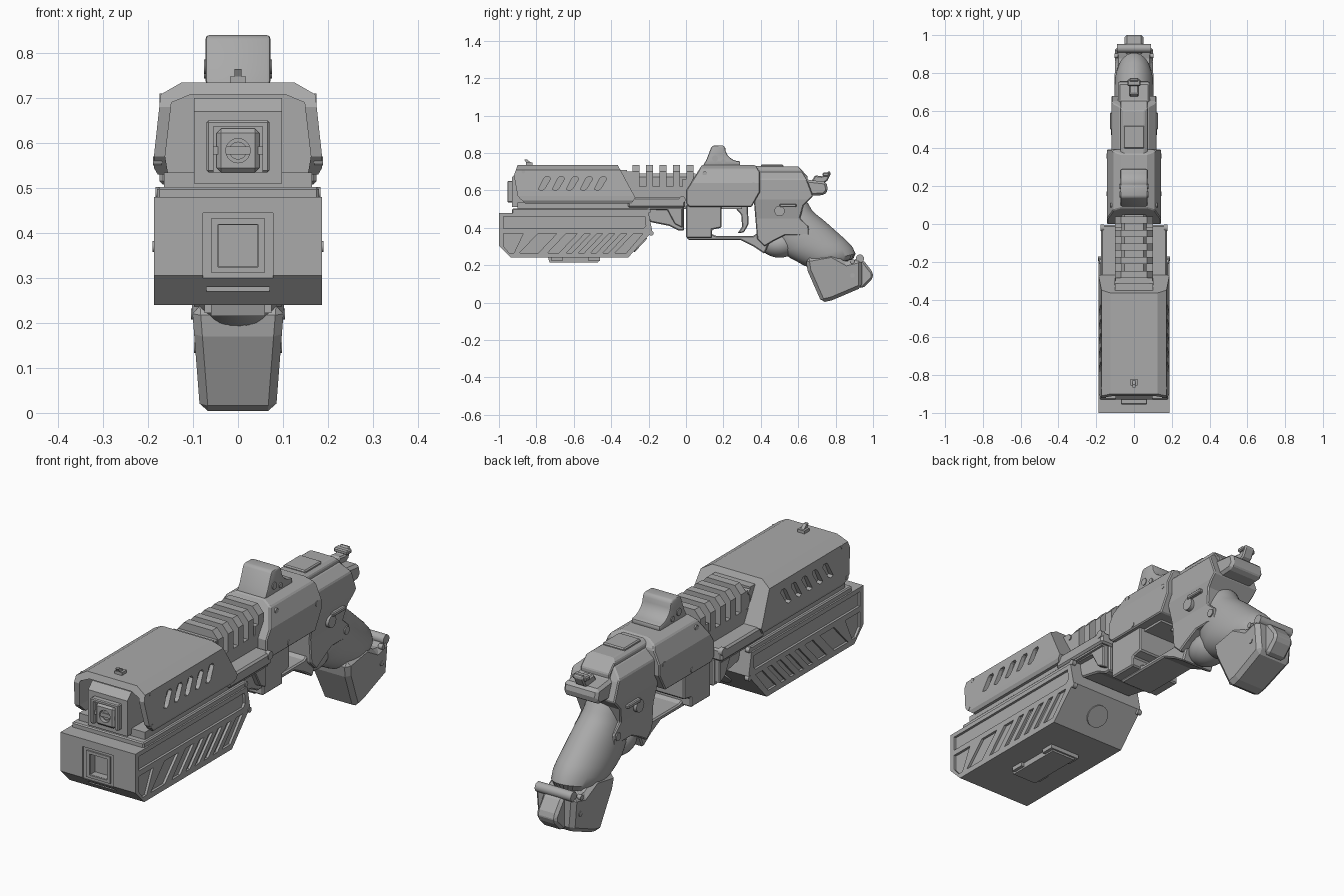
import bpy
import bmesh
import math
from mathutils import Vector, Matrix

cube = bpy.data.objects.get("Cube")
if cube:
    bpy.data.objects.remove(cube, do_unlink=True)

grey = bpy.data.materials.new("gunmetal grey")
grey.use_nodes = True
COLOUR = (0.4, 0.4, 0.4, 1)
grey.diffuse_color = COLOUR
grey.node_tree.nodes["Principled BSDF"].inputs["Base Color"].default_value = COLOUR


def finish(name, bm):
    bmesh.ops.recalc_face_normals(bm, faces=bm.faces)
    mesh = bpy.data.meshes.new(name)
    bm.to_mesh(mesh)
    bm.free()
    mesh.materials.append(grey)
    obj = bpy.data.objects.new(name, mesh)
    bpy.context.collection.objects.link(obj)
    return obj


def extrude(bm, points, offset):
    """Closed prism from a loop of 3D points."""
    face = bm.faces.new([bm.verts.new(p) for p in points])
    out = bmesh.ops.extrude_face_region(bm, geom=[face])
    verts = [g for g in out["geom"] if isinstance(g, bmesh.types.BMVert)]
    bmesh.ops.translate(bm, verts=verts, vec=offset)


def activate(obj):
    bpy.ops.object.select_all(action="DESELECT")
    obj.select_set(True)
    bpy.context.view_layer.objects.active = obj


def apply(obj, kind, **settings):
    activate(obj)
    mod = obj.modifiers.new(kind.lower(), kind)
    for key, value in settings.items():
        setattr(mod, key, value)
    bpy.ops.object.modifier_apply(modifier=mod.name)


def boolean(obj, cutter, operation="DIFFERENCE"):
    cutter.hide_render = True
    apply(obj, "BOOLEAN", object=cutter, operation=operation, solver="EXACT")
    bpy.data.objects.remove(cutter, do_unlink=True)


def bevel(obj, width, segments=1):
    apply(obj, "BEVEL", width=width, segments=segments, limit_method="ANGLE", angle_limit=math.radians(35))
    return obj


def smooth(obj):
    activate(obj)
    bpy.ops.object.shade_smooth_by_angle(angle=math.radians(40))
    return obj


def side_prism(name, profile, half, edge=0):
    """Side profile of (y, z) points, extruded across x."""
    bm = bmesh.new()
    extrude(bm, [(-half, y, z) for y, z in profile], (2 * half, 0, 0))
    obj = finish(name, bm)
    return bevel(obj, edge) if edge else obj


def section_prism(name, half_points, y0, y1):
    """Half section of (x, z) points, mirrored and extruded along y."""
    loop = half_points + [(-x, z) for x, z in reversed(half_points)]
    bm = bmesh.new()
    extrude(bm, [(x, y0, z) for x, z in loop], (0, y1 - y0, 0))
    return finish(name, bm)


def carved(name, profile, half_section, edge=0):
    """Solid that fits both a side profile and a front section."""
    obj = side_prism(name, profile, 0.5)
    boolean(obj, section_prism("cutter", half_section, -2, 2), "INTERSECT")
    return bevel(obj, edge) if edge else obj


def box(name, half, y0, y1, z0, z1, edge=0):
    return side_prism(name, [(y0, z0), (y1, z0), (y1, z1), (y0, z1)], half, edge)


def disc(name, centre, axis, radius, depth, sides=16):
    bm = bmesh.new()
    turn = Vector(axis).to_track_quat("Z", "Y").to_matrix().to_4x4()
    bmesh.ops.create_cone(bm, cap_ends=True, segments=sides, radius1=radius, radius2=radius,
                          depth=depth, matrix=Matrix.Translation(centre) @ turn)
    return smooth(finish(name, bm))


def cut_sides(obj, profiles, inner):
    """Recess each (y, z) profile into both sides down to x = inner."""
    bm = bmesh.new()
    for profile in profiles:
        for side in (1, -1):
            extrude(bm, [(side * inner, y, z) for y, z in profile], (side * 0.2, 0, 0))
    boolean(obj, finish("cutter", bm))


def slanted(y, width, z0, z1, lean):
    return [(y, z0), (y + width, z0), (y + width + lean, z1), (y + lean, z1)]


# Barrel shroud: hollow at the front, slanted slots in the sides
shroud = carved("barrel_shroud",
                [(-.9, .735), (-.365, .735), (-.27, .56), (-.29, .53), (-.86, .53), (-.9, .57), (-.92, .68)],
                [(.125, .735), (.172, .708), (.187, .57), (.187, .545), (.17, .515)])
boolean(shroud, section_prism("cutter", [(.105, .708), (.148, .69), (.162, .57), (.15, .5)], -1, -.8))
slots = []
for i in range(5):
    y = -.79 + i * .075
    slots.append([(y, .605), (y + .02, .6), (y + .035, .61), (y + .065, .66), (y + .06, .672), (y + .04, .672), (y + .03, .665)])
cut_sides(shroud, slots, .16)
box("front_sight_base", .018, -.855, -.82, .73, .748)
side_prism("front_sight", [(-.85, .74), (-.82, .74), (-.85, .765), (-.865, .765)], .008)

# Barrel core and muzzle
core = side_prism("barrel_core", [(-.93, .51), (-.25, .51), (-.25, .7), (-.9, .7), (-.93, .67)], .098)
muzzle = box("muzzle_frame", .07, -.955, -.9, .535, .65, .004)
boolean(muzzle, box("cutter", .055, -1, -.935, .53, .637))
block = box("muzzle_block", .048, -.952, -.9, .535, .632, .01)
boolean(block, disc("cutter", (0, -.95, .583), (0, 1, 0), .027, .08, 24))
disc("muzzle_ring", (0, -.925, .583), (0, 1, 0), .02, .03)
box("muzzle_crossbar", .07, -.945, -.92, .575, .592)

# Underslung block with recessed panels
lower = side_prism("underslung_block", [(-1, .305), (-.935, .24), (-.31, .24), (-.18, .38), (-.2, .48), (-1, .48)], .187)
panels = [[(-.975, .395), (-.23, .395), (-.215, .41), (-.22, .46), (-.975, .46)],
          [(-.975, .3), (-.945, .265), (-.92, .265), (-.87, .37), (-.975, .37)],
          slanted(-.89, .1, .265, .37, .1), slanted(-.74, .06, .265, .37, .1)]
panels += [slanted(-.64 + i * .065, .03, .265, .37, .1) for i in range(4)]
panels.append([(-.38, .265), (-.32, .265), (-.23, .37), (-.28, .37)])
cut_sides(lower, panels, .176)
boolean(lower, box("cutter", .078, -1.1, -.992, .3, .445))
boolean(lower, box("cutter", .043, -1.1, -.96, .325, .418))
boolean(lower, box("cutter", .07, -1.1, -.955, .27, .28))
frame_ring = box("front_socket", .06, -.998, -.98, .312, .432)
boolean(frame_ring, box("cutter", .044, -1.1, -.9, .324, .419))
side_prism("bottom_ridge", [(-.74, .25), (-.46, .25), (-.47, .215), (-.73, .215)], .06)
for y in (-.72, -.52):
    box("ridge_pad", .075, y, y + .06, .222, .25)
disc("rear_disc", (0, -.245, .31), (0, 1, -.93), .05, .012, 24)

# Rails joining the barrel and the block
box("lower_rail", .18, -.93, -.2, .475, .502, .005)
box("upper_rail", .165, -.9, -.02, .5, .535)
box("rear_ledge", .175, -.31, -.005, .508, .562, .008)
side_prism("link_bracket", [(-.24, .51), (-.01, .51), (-.01, .385), (-.04, .385), (-.09, .41), (-.19, .43)], .13, .006)
side_prism("link_arm", [(-.35, .515), (-.35, .5), (-.1, .495), (-.06, .42), (-.02, .4), (-.02, .515)], .155, .004)

# Ribbed cooling section
rib_section = [(.07, .735), (.1, .7), (.1, .52)]
ribs = carved("rib_core", [(-.37, .52), (.05, .52), (.05, .62), (-.37, .62)], rib_section)
section_prism("rib_spine", [(.05, .69), (.065, .67), (.065, .6)], -.37, .05)
for i in range(5):
    y = -.285 + i * .072
    section_prism("rib", rib_section, y, y + .037)
box("rib_front_plate", .1, -.38, -.315, .52, .71)

# Receiver shell
carved("receiver", [(0, .6), (.085, .735), (.37, .735), (.395, .7), (.395, .59), (.35, .51), (.02, .51), (0, .53)],
       [(.07, .735), (.11, .715), (.143, .64), (.143, .5)], .005)
box("receiver_core", .1, -.02, .3, .5, .66)

# Magazine housing and trigger guard
side_prism("magazine_housing", [(0, .345), (.14, .345), (.14, .39), (.19, .4), (.19, .52), (0, .52)], .125, .006)
side_prism("trigger_guard", [(0, .36), (.01, .335), (.29, .335), (.36, .3), (.42, .26), (.45, .33), (.38, .37),
                             (.36, .357), (.16, .357), (.13, .37)], .08, .006)
side_prism("trigger", [(.25, .52), (.33, .52), (.335, .42), (.31, .375), (.275, .37), (.3, .405), (.295, .47)], .025, .005)

# Rear frame and slide
carved("rear_frame", [(.35, .7), (.62, .7), (.65, .65), (.68, .57), (.63, .52), (.61, .45), (.655, .41), (.66, .345),
                      (.6, .36), (.53, .36), (.47, .33), (.42, .3), (.38, .34)],
       [(.075, .7), (.118, .66), (.118, .55), (.1, .45), (.1, .25)], .005)
carved("slide", [(.34, .73), (.6, .728), (.65, .675), (.65, .6), (.34, .6)],
       [(.045, .735), (.072, .715), (.072, .6)], .004)
side_prism("rear_beak", [(.6, .67), (.66, .655), (.75, .645), (.76, .6), (.74, .575), (.66, .57), (.6, .6)], .085, .012)
side_prism("hammer", [(.66, .63), (.69, .68), (.73, .675), (.765, .705), (.775, .69), (.755, .65), (.72, .63)], .025, .006)
box("hammer_thumb_pad", .035, .73, .765, .675, .695, .005)
box("slide_step", .055, .4, .52, .7, .738, .005)

# Reflex sight with a concave rear slope
slope = [(.21 + .08 * (1 - math.cos(a)), .825 - .07 * math.sin(a))
         for a in [i * math.pi / 12 for i in range(7)]]
sight = side_prism("reflex_sight", [(.09, .73), (.11, .765), (.135, .83), (.145, .84), (.2, .84)] + slope + [(.29, .73)], .072)
smooth(bevel(sight, .008, 2))

# Grip: smooth loft between front-strap and backstrap points
stations = [((.5, .57), (.645, .57), .07), ((.48, .47), (.665, .49), .08), ((.47, .36), (.73, .45), .098),
            ((.5, .26), (.82, .365), .106), ((.6, .22), (.9, .3), .104), ((.66, .17), (.925, .22), .095)]
bm = bmesh.new()
rings = []
for front, back, half in stations:
    middle = (Vector(front) + Vector(back)) / 2
    reach = (Vector(back) - Vector(front)) / 2
    ring = []
    for i in range(32):
        a = i * math.tau / 32
        y, z = middle + reach * math.cos(a)
        ring.append(bm.verts.new((half * math.sin(a), y, z)))
    rings.append(ring)
for low, high in zip(rings, rings[1:]):
    for i in range(32):
        j = (i + 1) % 32
        bm.faces.new((low[i], low[j], high[j], high[i]))
bm.faces.new(rings[0])
bm.faces.new(rings[-1])
grip = finish("grip", bm)
apply(grip, "SUBSURF", levels=1)
smooth(grip)

# Finger rest, grip foot and butt cap
bm = bmesh.new()
bmesh.ops.create_uvsphere(bm, u_segments=24, v_segments=12, radius=1,
                          matrix=Matrix.Translation((0, .5, .31)) @ Matrix.Diagonal((.08, .1, .07, 1)))
smooth(finish("finger_rest", bm))
carved("grip_foot", [(.64, .235), (.65, .17), (.725, 0), (.78, .012), (.94, .08), (.94, .235), (.86, .215), (.78, .26)],
       [(.105, .27), (.084, 0)], .018)
side_prism("butt_cap", [(.9, .24), (.95, .225), (1, .16), (1, .13), (.945, .075), (.9, .09)], .05, .012)
disc("butt_roll", (0, .93, .235), (1, 0, 0), .022, .18)

# Screws and pins on both sides: y, z, outer x, radius
pins = [(-.02, .55, .178, .018), (.1, .69, .125, .012), (.36, .63, .145, .012), (.16, .53, .146, .012),
        (.5, .49, .122, .028), (.63, .395, .105, .018), (.89, .22, .104, .012), (.89, .145, .098, .012),
        (-.185, .37, .19, .012), (-.2, .49, .183, .012), (.155, .77, .076, .016), (.2, .755, .076, .012),
        (-.87, .7, .175, .01), (-.31, .69, .103, .012), (-.88, .56, .189, .01)]
for y, z, x, radius in pins:
    for side in (1, -1):
        disc("pin", (side * (x - .01), y, z), (1, 0, 0), radius, .02, 12)
for side in (1, -1):
    lever = box("safety_lever", .01, .5, .59, .51, .528, .004)
    lever.location.x = side * .118
